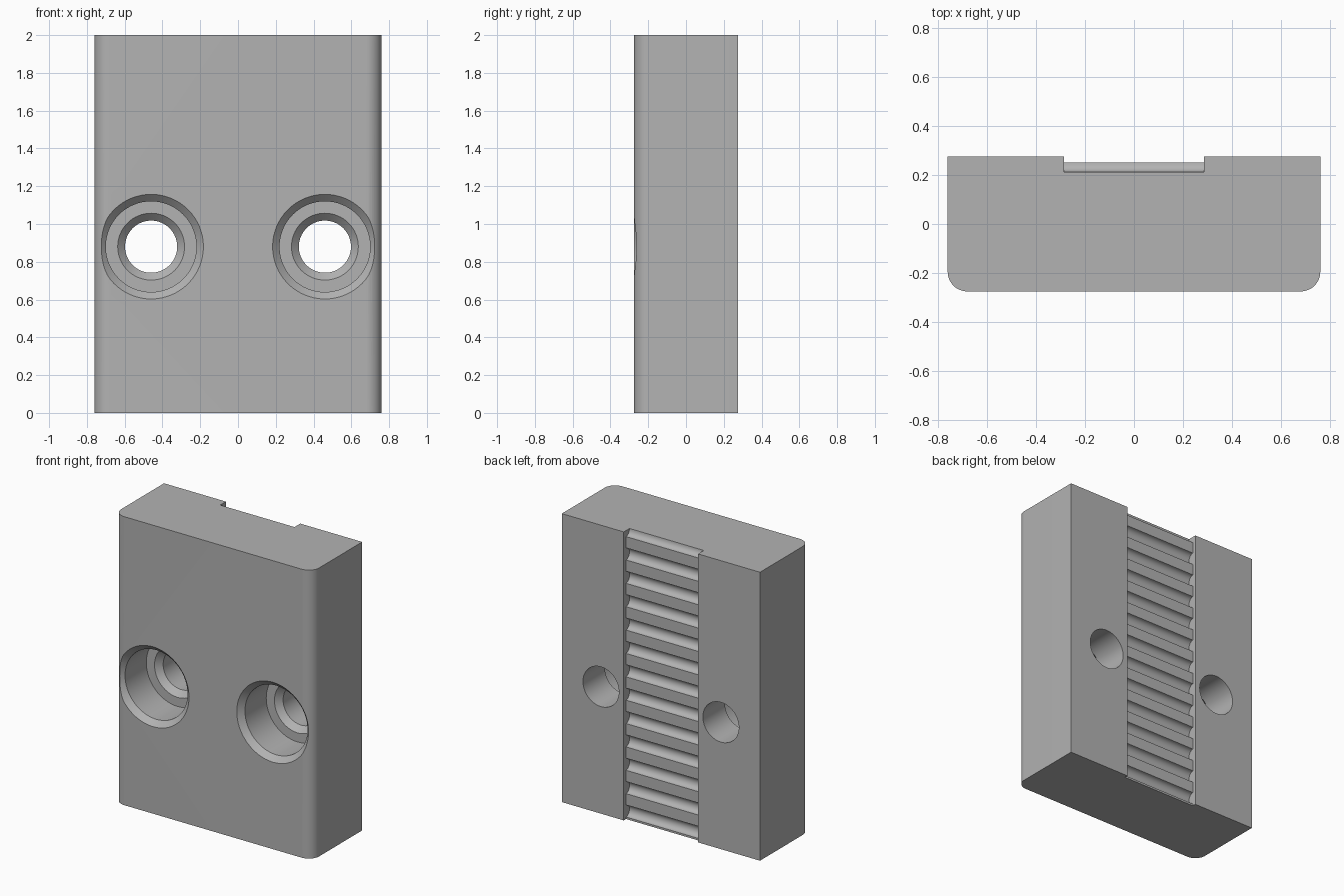
import bpy, bmesh, math
from mathutils import Vector

cube = bpy.data.objects.get("Cube")
if cube:
    bpy.data.objects.remove(cube, do_unlink=True)

WIDTH, DEPTH, HEIGHT = 1.52, 0.55, 2.0
FRONT, BACK = -DEPTH / 2, DEPTH / 2

gray = bpy.data.materials.new("plain gray")
gray.use_nodes = True
color = (0.45, 0.45, 0.45, 1)
gray.diffuse_color = color
gray.node_tree.nodes["Principled BSDF"].inputs["Base Color"].default_value = color


def finish(name, bm):
    bmesh.ops.recalc_face_normals(bm, faces=bm.faces)
    mesh = bpy.data.meshes.new(name)
    bm.to_mesh(mesh)
    bm.free()
    mesh.materials.append(gray)
    obj = bpy.data.objects.new(name, mesh)
    bpy.context.collection.objects.link(obj)
    return obj


def prism(name, points, direction):
    """Extrude a closed outline along a direction."""
    bm = bmesh.new()
    face = bm.faces.new([bm.verts.new(p) for p in points])
    geom = bmesh.ops.extrude_face_region(bm, geom=[face])["geom"]
    verts = [g for g in geom if isinstance(g, bmesh.types.BMVert)]
    bmesh.ops.translate(bm, verts=verts, vec=Vector(direction))
    return finish(name, bm)


def turned(name, profile, x, z, sides=64):
    """Spin a (radius, y) profile around an axis running along y."""
    bm = bmesh.new()
    rings = []
    for r, y in profile:
        rings.append([bm.verts.new((x + r * math.cos(a), y, z + r * math.sin(a)))
                      for a in (math.tau * i / sides for i in range(sides))])
    for low, high in zip(rings, rings[1:]):
        for i in range(sides):
            j = (i + 1) % sides
            bm.faces.new((low[i], low[j], high[j], high[i]))
    bm.faces.new(rings[0])
    bm.faces.new(rings[-1])
    return finish(name, bm)


# Block with two rounded front edges
R, STEPS = 0.08, 12
half = WIDTH / 2
corner = [(half - R + R * math.sin(t), FRONT + R - R * math.cos(t))
          for t in (math.pi / 2 * i / STEPS for i in range(STEPS + 1))]
outline = corner + [(half, BACK), (-half, BACK)] + [(-x, y) for x, y in reversed(corner)]
body = prism("clamp_block", [(x, y, 0) for x, y in outline], (0, 0, HEIGHT))

# Toothed belt channel down the back
PITCH, GROOVE, LAND, FLOOR = 0.162, 0.042, 0.25, 0.212
edge = []
for k in range(-1, 14):
    center = HEIGHT - k * PITCH
    for i in range(13):
        a = math.pi * i / 12
        edge.append((LAND - (LAND - FLOOR) * math.sin(a), center + GROOVE * math.cos(a)))
edge = [(0.4, edge[0][1])] + edge + [(0.4, edge[-1][1])]
CHANNEL = 0.285
cutters = [prism("channel_cutter", [(-CHANNEL, y, z) for y, z in edge], (2 * CHANNEL, 0, 0))]

# Chamfered counterbored screw holes
bore = [(0.277, FRONT - 0.05), (0.277, FRONT), (0.24, FRONT + 0.037),
        (0.24, FRONT + 0.27), (0.177, FRONT + 0.27), (0.138, FRONT + 0.309),
        (0.138, BACK + 0.05)]
for side, x in (("left", 0.46), ("right", -0.46)):
    cutters.append(turned(side + "_hole_cutter", bore, x, 0.88))

for cutter in cutters:
    cutter.hide_render = True
    cutter.hide_viewport = True
    cutter.display_type = 'WIRE'
    mod = body.modifiers.new(cutter.name, 'BOOLEAN')
    mod.operation, mod.solver, mod.object = 'DIFFERENCE', 'EXACT', cutter

# Bake the cuts, then drop the cutters
bpy.context.view_layer.update()
graph = bpy.context.evaluated_depsgraph_get()
cut_mesh = bpy.data.meshes.new_from_object(body.evaluated_get(graph))
body.modifiers.clear()
body.data = cut_mesh
for cutter in cutters:
    bpy.data.objects.remove(cutter, do_unlink=True)

for obj in bpy.context.selected_objects:
    obj.select_set(False)
body.select_set(True)
bpy.context.view_layer.objects.active = body
bpy.ops.object.shade_smooth_by_angle(angle=math.radians(30))
